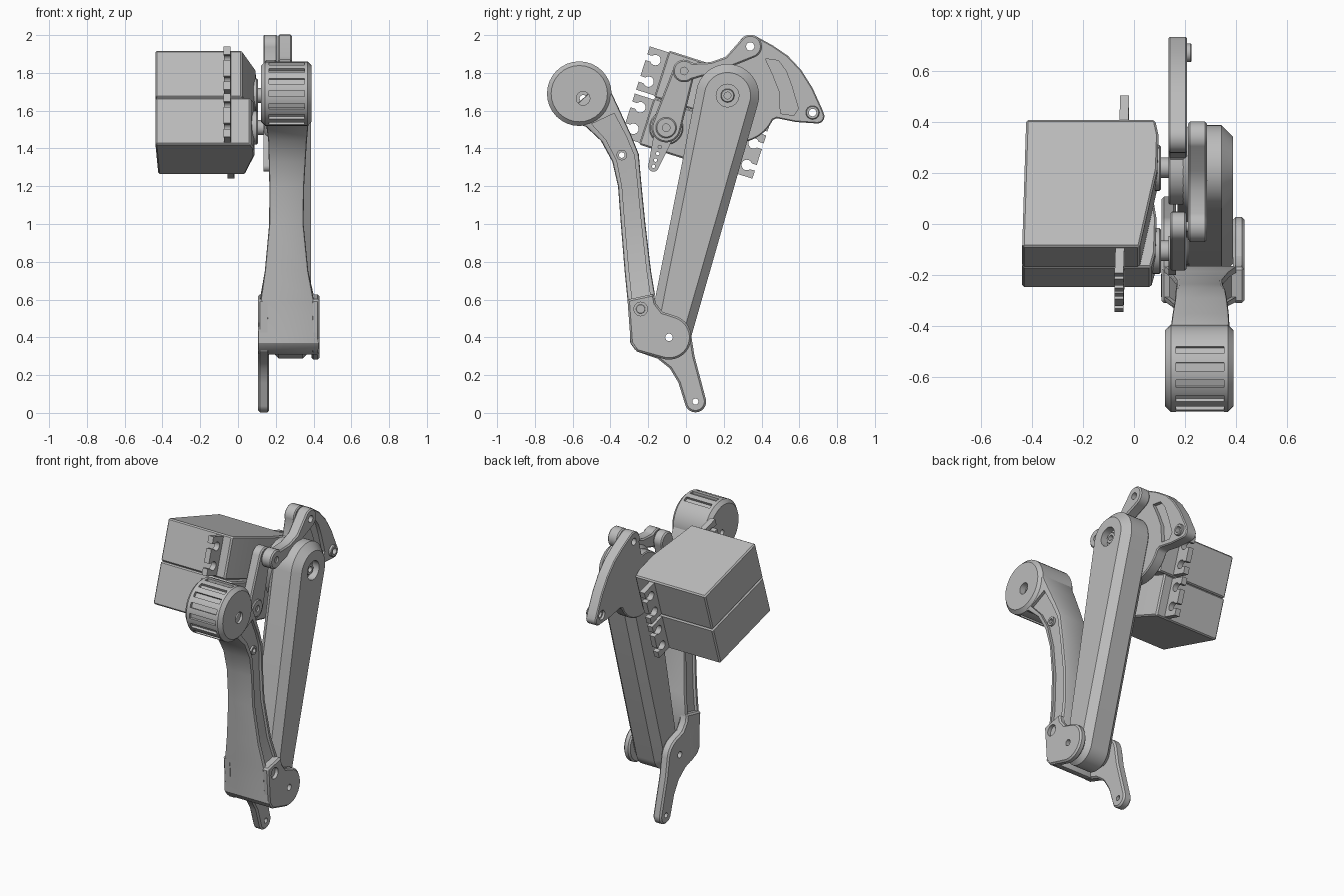
import bpy, bmesh, math
from mathutils import Vector

if "Cube" in bpy.data.objects:
    bpy.data.objects.remove(bpy.data.objects["Cube"])

grey = bpy.data.materials.new("plain_grey")
grey.use_nodes = True
grey.diffuse_color = (0.5, 0.5, 0.5, 1)
grey.node_tree.nodes["Principled BSDF"].inputs["Base Color"].default_value = (0.5, 0.5, 0.5, 1)


# ---- helpers ----
def finish(name, bm):
    bmesh.ops.recalc_face_normals(bm, faces=bm.faces)
    mesh = bpy.data.meshes.new(name)
    bm.to_mesh(mesh)
    bm.free()
    mesh.materials.append(grey)
    obj = bpy.data.objects.new(name, mesh)
    bpy.context.collection.objects.link(obj)
    return obj


def rings_mesh(name, rings):
    bm = bmesh.new()
    loops = [[bm.verts.new(p) for p in ring] for ring in rings]
    n = len(loops[0])
    for a, b in zip(loops, loops[1:]):
        for i in range(n):
            bm.faces.new((a[i], a[(i + 1) % n], b[(i + 1) % n], b[i]))
    bm.faces.new(loops[0])
    bm.faces.new(loops[-1])
    return finish(name, bm)


def prism(name, outline, x0, x1, bevel=0.0, segments=1):
    obj = rings_mesh(name, [[(x, y, z) for y, z in outline] for x in (x0, x1)])
    return rounded(obj, bevel, segments)


def rounded(obj, width, segments=1):
    if width:
        mod = obj.modifiers.new("edge", 'BEVEL')
        mod.width, mod.segments, mod.angle_limit = width, segments, math.radians(35)
        bake(obj)
    return obj


def bake(obj):
    bpy.context.view_layer.update()
    deps = bpy.context.evaluated_depsgraph_get()
    mesh = bpy.data.meshes.new_from_object(obj.evaluated_get(deps))
    obj.modifiers.clear()
    obj.data = mesh


def cut(obj, *cutters):
    for c in cutters:
        mod = obj.modifiers.new("cut", 'BOOLEAN')
        mod.operation, mod.solver, mod.object = 'DIFFERENCE', 'EXACT', c
        c.hide_render = True
        bake(obj)
        bpy.data.objects.remove(c)
    return obj


def arc(centre, r, a0, a1, steps=16):
    angles = [math.radians(a0 + (a1 - a0) * i / steps) for i in range(steps + 1)]
    return [(centre[0] + r * math.cos(a), centre[1] + r * math.sin(a)) for a in angles]


def disc(name, centre, r, x0, x1, bevel=0.0):
    return prism(name, arc(centre, r, 0, 348.75, 31), x0, x1, bevel)


def capsule(c0, r0, c1, r1):
    # outline of two circles joined by their tangents
    d = Vector(c1) - Vector(c0)
    a = math.degrees(math.atan2(d.y, d.x))
    t = math.degrees(math.acos((r0 - r1) / d.length))
    return arc(c0, r0, a + t, a + 360 - t, 24) + arc(c1, r1, a - t, a + t, 24)


def hole(centre, r, x0=-1, x1=1):
    return disc("cutter", centre, r, x0, x1)


HIP, KNEE, CRANK, LINK = (0.22, 1.68), (-0.09, 0.40), (0.34, 1.94), (-0.01, 1.81)
HORN, GRIP, FOOT, TIP = (-0.105, 1.51), (-0.565, 1.69), (0.05, 0.06), (0.67, 1.59)

# ---- pair of tilted servos ----
TILT = math.radians(17.7)


def servo_point(x, u, v):
    c, s = math.cos(TILT), math.sin(TILT)
    return (x + 0.03 * u, 0.08 + u * c + v * s, 1.59 - u * s + v * c)


for side, label in ((1, "upper"), (-1, "lower")):
    # case, with its sloped nose highest at the shaft
    case = [(-0.43, -0.262), (0.03, -0.262), (0.09, 0.06), (0.09, 0.2), (0.075, 0.262), (-0.43, 0.262)]
    v0, v1 = side * 0.131 - 0.13, side * 0.131 + 0.13
    rings = [[servo_point(x, u * side, v) for x, u in case] for v in (v0, v1)]
    rounded(rings_mesh(label + "_servo_case", rings), 0.008)
    # mounting ears with open screw slots
    for end, where in ((1, "rear"), (-1, "front")):
        edge = [(0.25, -0.12), (0.365, -0.12)]
        for v in (-0.06, 0.06):
            notch = arc((0.315, v), 0.028, -35, -325, 12)
            edge += [(0.365, v - 0.016)] + notch + [(0.365, v + 0.016)]
        edge += [(0.365, 0.12), (0.25, 0.12)]
        rings = [[servo_point(x, u * end, v + side * 0.131) for u, v in edge] for x in (-0.065, -0.03)]
        rings_mesh(label + "_" + where + "_ear", rings)

for centre, label in ((HIP, "upper"), (HORN, "lower")):
    disc(label + "_servo_boss", centre, 0.09, 0.05, 0.105, 0.006)
    disc(label + "_servo_shaft", centre, 0.04, 0.09, 0.15)

# ---- lower servo horn and drive arm ----
horn = prism("servo_horn", capsule(HORN, 0.058, (-0.172, 1.305), 0.028), 0.135, 0.165)
for t in (0.5, 0.67, 0.84, 1):
    cut(horn, hole((HORN[0] - 0.067 * t, HORN[1] - 0.205 * t), 0.009))
drive = prism("drive_arm", capsule(HORN, 0.078, LINK, 0.058), 0.14, 0.205, 0.008)
hub = disc("horn_hub", HORN, 0.055, 0.16, 0.215, 0.006)
cut(hub, hole(HORN, 0.02, 0.18, 1))

# ---- connecting link ----
outline = (arc(LINK, 0.06, 45, 310) + [(0.09, 1.782), (0.16, 1.787), (0.22, 1.825)]
           + arc(CRANK, 0.062, -70, 125) + [(0.21, 1.885), (0.13, 1.857)])
link = prism("connecting_link", outline, 0.212, 0.285, 0.008)
cut(link, hole(LINK, 0.02), hole(CRANK, 0.022))
disc("link_pin", LINK, 0.02, 0.15, 0.275)

# ---- sector crank ----
outline = (arc(CRANK, 0.062, 200, 60, 8)
           + [(0.46, 1.945), (0.54, 1.89), (0.61, 1.815), (0.67, 1.72), (0.72, 1.61)]
           + arc((0.695, 1.57), 0.038, 15, -95, 6) + [(0.58, 1.54), (0.48, 1.56)]
           + arc((0.27, 1.64), 0.21, -25, -150, 12) + arc(HIP, 0.145, 190, 75, 8))
crank = prism("sector_crank", outline, 0.135, 0.208, 0.006)
pocket = [(0.42, 1.875), (0.49, 1.865), (0.53, 1.81), (0.56, 1.73), (0.595, 1.61),
          (0.57, 1.575), (0.5, 1.585), (0.495, 1.7), (0.46, 1.79)]
cut(crank, prism("cutter", pocket, 0.185, 1), hole(CRANK, 0.022))
eyelet = disc("crank_eyelet", TIP, 0.036, 0.15, 0.226, 0.004)
cut(crank, hole(TIP, 0.03))
cut(eyelet, hole(TIP, 0.02))

# ---- upper arm ----
arm = prism("upper_arm", capsule(HIP, 0.167, KNEE, 0.112), 0.17, 0.387, 0.045)
cut(arm, hole(HIP, 0.06, 0.34, 1), hole(KNEE, 0.02))
collar = disc("hip_screw", HIP, 0.036, 0.3, 0.365, 0.004)
cut(collar, hole(HIP, 0.018, 0.32, 1))

# ---- lower leg: lofted beam; each row is front y,z, back y,z, inner x, outer x ----
stations = [
    (-0.66, 1.56, -0.43, 1.77, 0.14, 0.375), (-0.53, 1.515, -0.35, 1.6, 0.15, 0.372),
    (-0.45, 1.44, -0.29, 1.47, 0.16, 0.365), (-0.39, 1.33, -0.25, 1.37, 0.163, 0.358),
    (-0.36, 1.2, -0.235, 1.2, 0.166, 0.35), (-0.345, 1.0, -0.215, 1.0, 0.165, 0.347),
    (-0.325, 0.75, -0.185, 0.75, 0.142, 0.372), (-0.31, 0.6, -0.165, 0.63, 0.12, 0.4),
    (-0.3, 0.5, -0.18, 0.52, 0.107, 0.42), (-0.295, 0.37, -0.2, 0.35, 0.105, 0.43),
    (-0.27, 0.335, -0.2, 0.305, 0.105, 0.43)]


def beam(name, rows):
    rings = [[(x0, a, b), (x1, a, b), (x1, c, d), (x0, c, d)] for a, b, c, d, x0, x1 in rows]
    return rings_mesh(name, rings)


leg = rounded(beam("lower_leg", stations), 0.012, 2)
for outer in (True, False):
    rows = []
    for a, b, c, d, x0, x1 in stations[1:8]:
        dy, dz = (c - a) * 0.17, (d - b) * 0.17
        span = (x1 - 0.018, x1 + 0.1) if outer else (x0 - 0.1, x0 + 0.018)
        rows.append((a + dy, b + dz, c - dy, d - dz) + span)
    cut(leg, beam("cutter", rows))
cut(leg, hole((-0.34, 1.365), 0.02))
eye = disc("leg_screw", (-0.34, 1.365), 0.028, 0.17, 0.355)
cut(eye, hole((-0.34, 1.365), 0.015))

# ---- ribbed grip drum ----
drum = disc("grip_drum", GRIP, 0.171, 0.122, 0.39, 0.022)
for i in range(9):
    a = math.radians(65 + 23 * i)
    r, t = Vector((math.cos(a), math.sin(a))), Vector((-math.sin(a), math.cos(a)))
    mid = Vector(GRIP)
    box = [mid + r * p + t * q for p, q in ((0.153, -0.016), (0.2, -0.016), (0.2, 0.016), (0.153, 0.016))]
    cut(drum, prism("cutter", box, 0.165, 0.352))
cut(drum, hole((-0.545, 1.665), 0.036, 0.35, 1), hole((-0.545, 1.665), 0.018))

# ---- knee fork: outer cheek, and inner cheek carrying the foot lever ----
shoulder = [(-0.125, 0.535), (-0.16, 0.58), (-0.17, 0.63), (-0.31, 0.6), (-0.293, 0.37), (-0.26, 0.325)]
outer_outline = arc(KNEE, 0.118, -110, 75) + shoulder
foot_outline = (arc(KNEE, 0.118, 10, 75, 8) + shoulder + [(-0.15, 0.287), (-0.085, 0.235), (-0.04, 0.16)]
                + arc(FOOT, 0.057, 205, 368) + [(0.045, 0.3)])
for label, shape, x0, x1 in (("outer_cheek", outer_outline, 0.388, 0.432),
                             ("inner_cheek_and_foot", foot_outline, 0.107, 0.165)):
    cheek = prism(label, shape, x0, x1, 0.01)
    cut(cheek, hole(KNEE, 0.02), hole(FOOT, 0.016))
    if label == "outer_cheek":
        cut(cheek, hole((-0.24, 0.55), 0.036, 0.41, 1))
cut(leg, hole((-0.24, 0.55), 0.036, 0.4, 1), hole((-0.24, 0.55), 0.016))
disc("fork_screw", (-0.24, 0.55), 0.026, 0.38, 0.412, 0.004)

# ---- shading ----
for obj in bpy.context.collection.objects:
    obj.select_set(obj.type == 'MESH')
    if obj.type == 'MESH':
        bpy.context.view_layer.objects.active = obj
bpy.ops.object.shade_smooth_by_angle(angle=math.radians(30))
